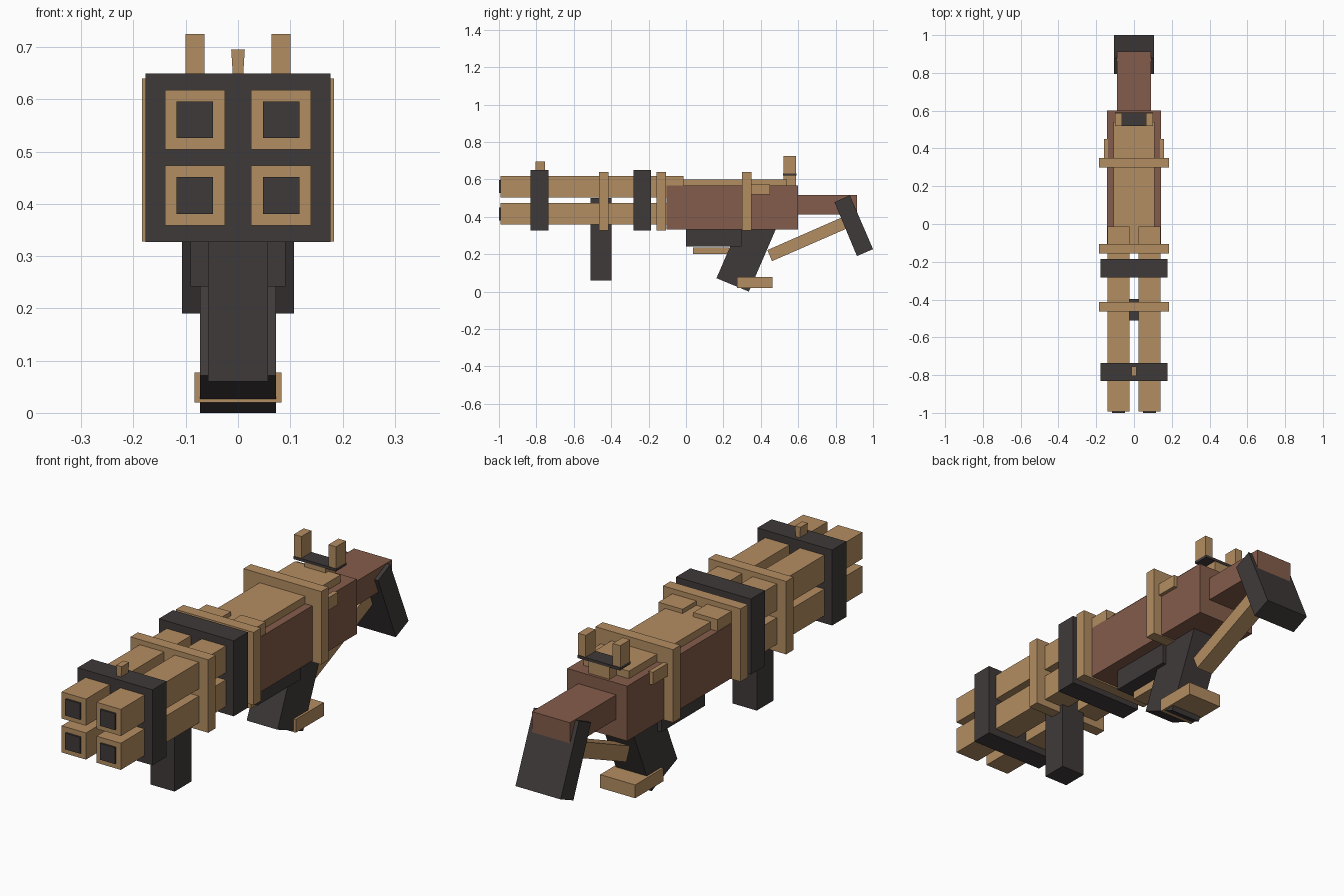
import bpy
import bmesh

if "Cube" in bpy.data.objects:
    bpy.data.objects.remove(bpy.data.objects["Cube"], do_unlink=True)


def material(name, rgb):
    mat = bpy.data.materials.new(name)
    mat.use_nodes = True
    color = (*rgb, 1.0)
    mat.diffuse_color = color
    mat.node_tree.nodes["Principled BSDF"].inputs["Base Color"].default_value = color
    return mat


TAN = material("tan", (0.456, 0.270, 0.122))
BROWN = material("brown", (0.231, 0.107, 0.069))
DARK = material("charcoal", (0.051, 0.042, 0.042))


def slab(name, mat, profile, half_width, x=0.0):
    """Extrude a side profile of (y, z) points across x."""
    bm = bmesh.new()
    face = bm.faces.new([bm.verts.new((x - half_width, y, z)) for y, z in profile])
    ext = bmesh.ops.extrude_face_region(bm, geom=[face])
    verts = [v for v in ext["geom"] if isinstance(v, bmesh.types.BMVert)]
    bmesh.ops.translate(bm, verts=verts, vec=(2 * half_width, 0, 0))
    bmesh.ops.recalc_face_normals(bm, faces=bm.faces)
    mesh = bpy.data.meshes.new(name)
    bm.to_mesh(mesh)
    bm.free()
    mesh.materials.append(mat)
    obj = bpy.data.objects.new(name, mesh)
    bpy.context.collection.objects.link(obj)
    return obj


def box(name, mat, y0, y1, z0, z1, half_width, x=0.0):
    return slab(name, mat, [(y0, z0), (y1, z0), (y1, z1), (y0, z1)], half_width, x)


# Four square barrels with dark bores
for side, x in (("right", -0.0825), ("left", 0.0825)):
    for level, z in (("lower", 0.416), ("upper", 0.561)):
        box(f"{level}_{side}_barrel", TAN, -0.992, -0.013, z - 0.057, z + 0.057, 0.0575, x)
        box(f"{level}_{side}_bore", DARK, -1.0, -0.95, z - 0.035, z + 0.035, 0.035, x)

# Bands clamping the barrels and receiver
for name, y in (("front", -0.783), ("rear", -0.234)):
    box(f"{name}_dark_band", DARK, y - 0.048, y + 0.048, 0.327, 0.65, 0.177)
for name, y in (("front", -0.439), ("middle", -0.132), ("rear", 0.325)):
    box(f"{name}_tan_band", TAN, y - 0.025, y + 0.025, 0.328, 0.64, 0.184)

# Receiver, its cover and side plates
box("receiver", BROWN, -0.105, 0.6, 0.333, 0.568, 0.142)
box("receiver_cover", TAN, -0.105, 0.54, 0.56, 0.6, 0.108)
for side, x in (("right", -0.148), ("left", 0.148)):
    box(f"{side}_side_plate", TAN, 0.34, 0.45, 0.52, 0.574, 0.01, x)

# Sights
front_sight = box("front_sight", TAN, -0.805, -0.755, 0.645, 0.695, 0.013)
for v in front_sight.data.vertices:
    if v.co.z < 0.67:
        v.co.x *= 0.75
box("rear_sight_base", TAN, 0.52, 0.588, 0.56, 0.62, 0.05)
box("rear_sight_plate", DARK, 0.518, 0.59, 0.62, 0.632, 0.1)
for side, x in (("right", -0.082), ("left", 0.082)):
    box(f"{side}_rear_sight_post", TAN, 0.52, 0.587, 0.632, 0.725, 0.018, x)

# Stock with butt pad and brace
box("stock", BROWN, 0.59, 0.913, 0.413, 0.517, 0.09)
slab("butt_pad", DARK, [(0.794, 0.478), (0.876, 0.515), (1.0, 0.227), (0.914, 0.19)], 0.107)
slab("stock_brace", TAN, [(0.435, 0.222), (0.46, 0.163), (0.9, 0.355), (0.875, 0.415)], 0.04)

# Grips and underside parts
box("front_grip", DARK, -0.51, -0.397, 0.06, 0.5, 0.057)
slab("rear_grip", DARK, [(0.163, 0.072), (0.336, 0.0), (0.496, 0.37), (0.323, 0.442)], 0.073)
box("rear_grip_base", TAN, 0.272, 0.462, 0.02, 0.077, 0.083)
box("lower_housing", DARK, 0.0, 0.297, 0.242, 0.34, 0.091)
box("trigger_guard", TAN, 0.037, 0.23, 0.2, 0.236, 0.035)
